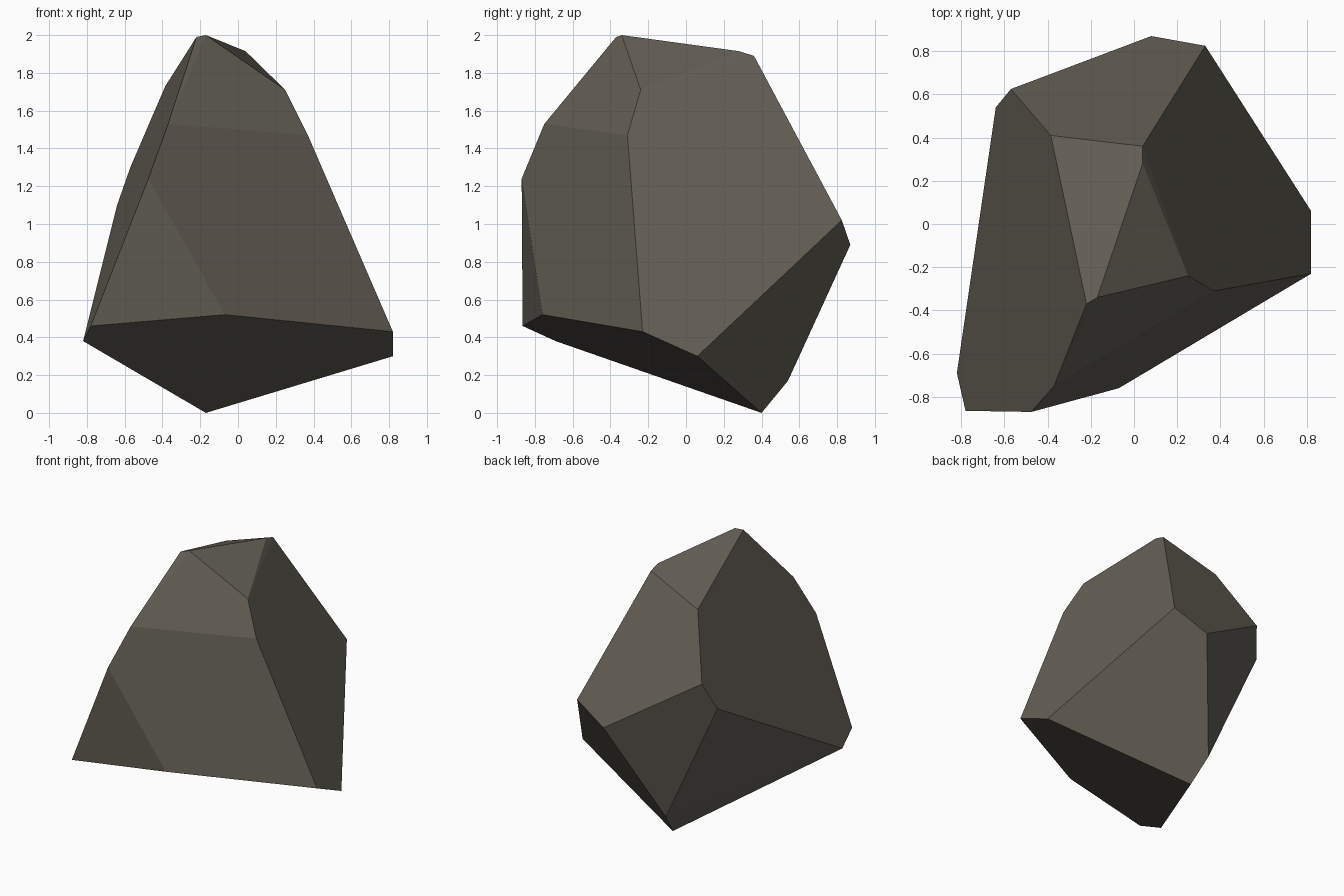
import bpy, bmesh, math

if "Cube" in bpy.data.objects:
    bpy.data.objects.remove(bpy.data.objects["Cube"])

# Corner points of the chipped boulder
corners = [
    (-.22, -.37, 1.99), (-.17, -.34, 2.0), (.04, .28, 1.915), (.04, .36, 1.89),   # crown
    (-.385, .41, 1.73), (.25, -.24, 1.71), (.37, -.31, 1.47), (-.37, -.75, 1.53), # shoulders
    (-.57, .625, 1.30), (-.64, .54, 1.10), (-.475, -.87, 1.24),                   # waist
    (.33, .825, 1.02), (.08, .87, .89),
    (-.78, -.865, .46), (-.82, -.69, .38), (-.07, -.76, .52),                     # lower rim
    (.82, -.23, .43), (.82, .06, .30),
    (-.21, .54, .17), (-.17, .40, 0),                                             # foot
]

# Wrap the points in a convex shell and merge coplanar triangles into facets
bm = bmesh.new()
for c in corners:
    bm.verts.new(c)
bmesh.ops.convex_hull(bm, input=bm.verts[:])
bmesh.ops.dissolve_limit(bm, angle_limit=math.radians(4), verts=bm.verts[:], edges=bm.edges[:])
bmesh.ops.recalc_face_normals(bm, faces=bm.faces[:])

mesh = bpy.data.meshes.new("boulder")
bm.to_mesh(mesh)
bm.free()

# Single stone colour
stone = bpy.data.materials.new("grey brown stone")
stone.diffuse_color = (.127, .114, .091, 1)
stone.use_nodes = True
stone.node_tree.nodes["Principled BSDF"].inputs["Base Color"].default_value = stone.diffuse_color
mesh.materials.append(stone)

boulder = bpy.data.objects.new("boulder", mesh)
bpy.context.collection.objects.link(boulder)
